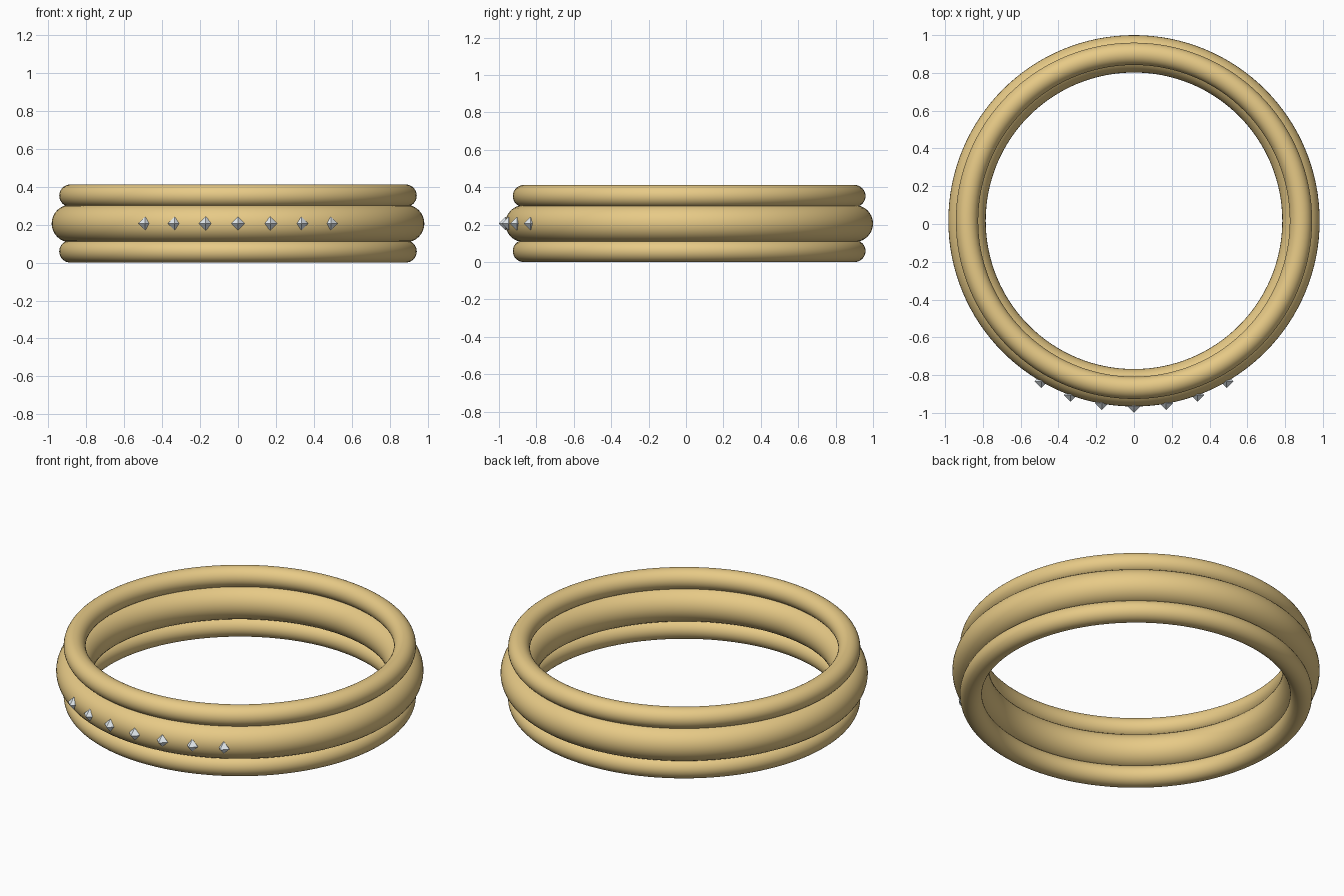
import bpy, bmesh, math

if "Cube" in bpy.data.objects:
    bpy.data.objects.remove(bpy.data.objects["Cube"])

CY = 0.017          # ring centre, shifted back so the stones fit the 2-unit depth
MAJOR = 0.884
MID_Z = 0.206


def material(name, colour):
    m = bpy.data.materials.new(name)
    m.diffuse_color = colour
    m.use_nodes = True
    m.node_tree.nodes["Principled BSDF"].inputs["Base Color"].default_value = m.diffuse_color
    return m


gold = material("gold", (0.80, 0.59, 0.24, 1))
stone = material("stone", (0.78, 0.84, 0.88, 1))


def band(name, minor, z):
    bpy.ops.mesh.primitive_torus_add(major_radius=MAJOR, minor_radius=minor,
                                     major_segments=128, minor_segments=32,
                                     location=(0, CY, z))
    ob = bpy.context.object
    ob.name = name
    ob.data.materials.append(gold)
    bpy.ops.object.shade_smooth()


# Wide centre band with a thinner band above and below
band("centre_band", 0.099, MID_Z)
band("lower_band", 0.059, 0.059)
band("upper_band", 0.059, 2 * MID_Z - 0.059)


# Octahedral stone, half sunk in the centre band
def gem(name, x, y, z, s=0.036):
    bm = bmesh.new()
    ring = [bm.verts.new(p) for p in ((s, 0, 0), (0, s, 0), (-s, 0, 0), (0, -s, 0))]
    top, bottom = bm.verts.new((0, 0, s)), bm.verts.new((0, 0, -s))
    for i in range(4):
        a, b = ring[i], ring[(i + 1) % 4]
        bm.faces.new((a, b, top))
        bm.faces.new((b, a, bottom))
    me = bpy.data.meshes.new(name)
    bm.to_mesh(me)
    bm.free()
    me.materials.append(stone)
    ob = bpy.data.objects.new(name, me)
    ob.location = (x, y, z)
    bpy.context.collection.objects.link(ob)


# Seven stones across the front, ten degrees apart
GEM_R = 0.981
for i in range(-3, 4):
    a = math.radians(10 * i)
    gem(f"stone_{i + 4}", GEM_R * math.sin(a), CY - GEM_R * math.cos(a), MID_Z)
